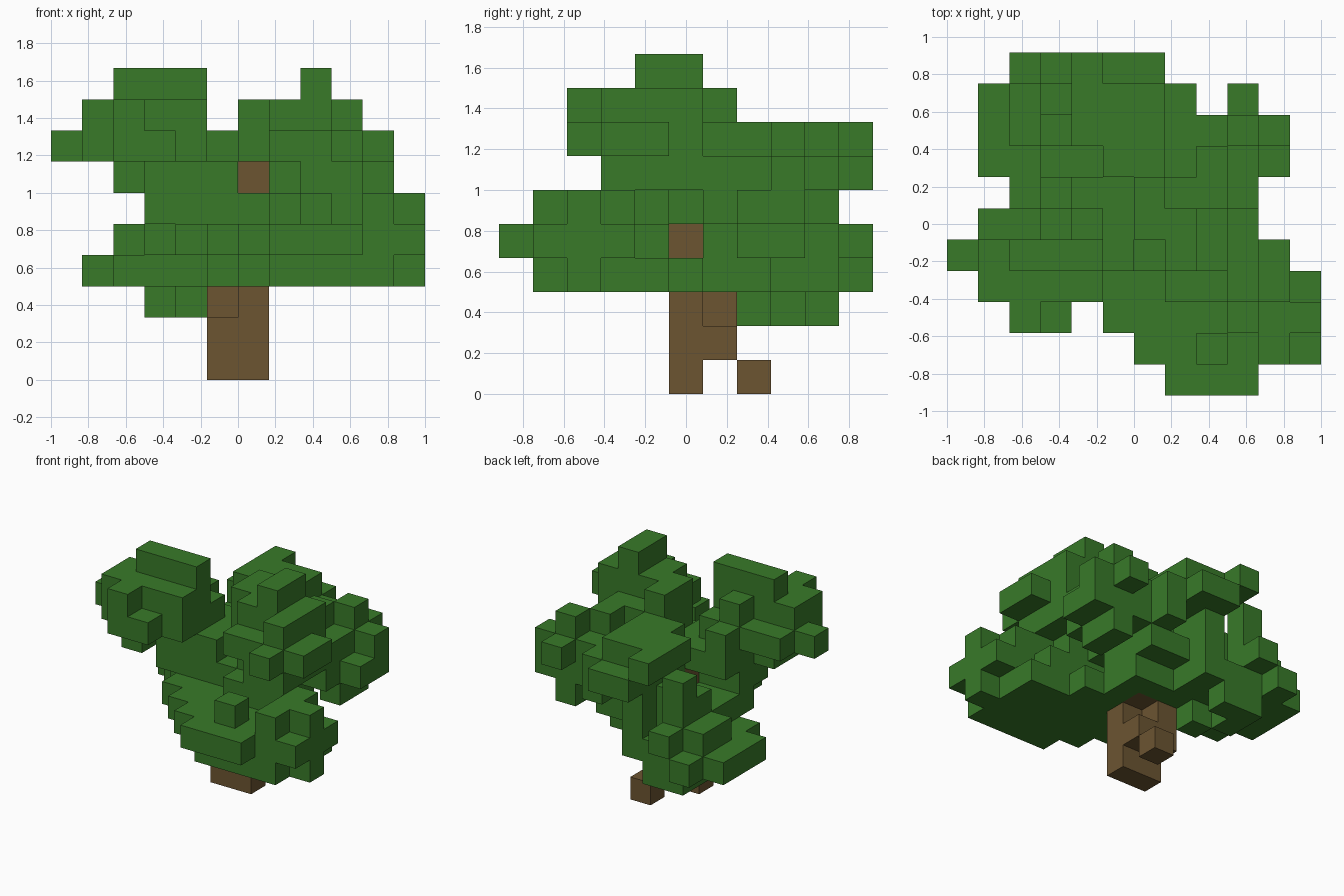
import bpy
import bmesh
from mathutils import Vector

CELL = 1 / 6
ORIGIN = Vector((-1, -5.5 * CELL, 0))

default = bpy.data.objects.get("Cube")
if default:
    bpy.data.objects.remove(default, do_unlink=True)


def make_material(name, colour):
    mat = bpy.data.materials.new(name)
    mat.use_nodes = True
    mat.diffuse_color = colour
    bsdf = mat.node_tree.nodes["Principled BSDF"]
    bsdf.inputs["Base Color"].default_value = colour
    bsdf.inputs["Roughness"].default_value = 1.0
    return mat


def fill(layers):
    """Cells of every (first x, last x, first y, last y) block in each layer."""
    return {(x, y, z)
            for z, blocks in layers.items()
            for x0, x1, y0, y1 in blocks
            for x in range(x0, x1 + 1)
            for y in range(y0, y1 + 1)}


def build_cells(name, cells, solid, mat):
    """One mesh made of only the outer faces of a set of grid cells."""
    bm = bmesh.new()
    corners = {}

    def corner(point):
        key = tuple(point)
        if key not in corners:
            corners[key] = bm.verts.new(ORIGIN + Vector(key) * CELL)
        return corners[key]

    for cell in sorted(cells):
        for axis in range(3):
            for side in (0, 1):
                neighbour = list(cell)
                neighbour[axis] += 2 * side - 1
                if tuple(neighbour) in solid:
                    continue
                u, v = (axis + 1) % 3, (axis + 2) % 3
                loop = []
                for du, dv in ((0, 0), (1, 0), (1, 1), (0, 1)):
                    point = list(cell)
                    point[axis] += side
                    point[u] += du
                    point[v] += dv
                    loop.append(corner(point))
                bm.faces.new(loop if side else loop[::-1])
    mesh = bpy.data.meshes.new(name)
    bm.to_mesh(mesh)
    bm.free()
    mesh.materials.append(mat)
    obj = bpy.data.objects.new(name, mesh)
    bpy.context.scene.collection.objects.link(obj)
    return obj


# Trunk with a loose root and stepped branches
trunk = fill({
    0: [(5, 6, 5, 5), (6, 6, 7, 7)],
    1: [(5, 6, 5, 6)],
    2: [(6, 6, 5, 5), (5, 5, 6, 6)],
    3: [(5, 6, 5, 6)],
    4: [(5, 6, 5, 6)],
    5: [(5, 5, 6, 6)],
    6: [(6, 6, 6, 6)],
})

# Low front foliage
front_leaves = fill({
    3: [(7, 10, 1, 1), (6, 10, 2, 4), (11, 11, 2, 2), (5, 5, 3, 4),
        (7, 8, 5, 5), (7, 7, 6, 6)],
    4: [(7, 9, 0, 0), (6, 11, 1, 1), (5, 11, 2, 3), (4, 4, 3, 4),
        (5, 9, 4, 4)],
    5: [(8, 8, 1, 1), (10, 10, 1, 3), (11, 11, 2, 2), (7, 9, 3, 3),
        (5, 8, 4, 4)],
})

# Low back foliage
back_leaves = fill({
    2: [(4, 4, 7, 7), (3, 3, 8, 8), (3, 4, 9, 9)],
    3: [(1, 1, 7, 9), (2, 5, 6, 9), (2, 2, 10, 10), (6, 7, 7, 7)],
    4: [(2, 3, 8, 9), (3, 3, 10, 10), (3, 5, 5, 8), (5, 5, 9, 9),
        (6, 7, 6, 8)],
    5: [(3, 5, 8, 8), (3, 3, 9, 9), (5, 5, 9, 9), (5, 7, 7, 7),
        (6, 7, 6, 6), (6, 7, 5, 5)],
})

# Upper left crown
left_crown = fill({
    5: [(3, 4, 4, 5), (5, 5, 5, 5)],
    6: [(2, 2, 3, 4), (3, 4, 4, 6), (5, 5, 4, 6)],
    7: [(0, 0, 4, 4), (1, 1, 3, 5), (2, 3, 2, 5), (4, 4, 3, 5),
        (3, 3, 6, 6)],
    8: [(1, 1, 3, 4), (2, 2, 2, 4), (3, 4, 3, 4), (3, 3, 5, 5)],
    9: [(2, 4, 4, 4)],
})

# Upper back crown
back_crown = fill({
    6: [(3, 3, 9, 9), (5, 6, 7, 10), (7, 7, 7, 9)],
    7: [(4, 6, 8, 9), (4, 4, 10, 10), (5, 6, 7, 7)],
})

# Upper right crown
right_crown = fill({
    4: [(9, 9, 7, 8)],
    5: [(8, 9, 6, 8), (10, 10, 7, 8), (7, 7, 9, 9)],
    6: [(8, 9, 3, 3), (7, 9, 4, 5), (7, 9, 6, 8), (9, 9, 9, 9),
        (10, 10, 8, 8)],
    7: [(6, 7, 5, 6), (9, 9, 2, 2), (7, 9, 3, 5), (10, 10, 3, 4),
        (8, 8, 6, 7), (9, 9, 8, 8)],
    8: [(6, 6, 5, 6), (7, 8, 4, 5), (9, 9, 3, 5)],
    9: [(8, 8, 4, 5)],
})

bark = make_material("brown_bark", (0.150, 0.090, 0.031, 1))
leaf = make_material("green_leaf", (0.040, 0.195, 0.022, 1))

foliage = (front_leaves | back_leaves | left_crown
           | back_crown | right_crown) - trunk
solid = trunk | foliage
build_cells("trunk", trunk, solid, bark)
build_cells("foliage", foliage, solid, leaf)
